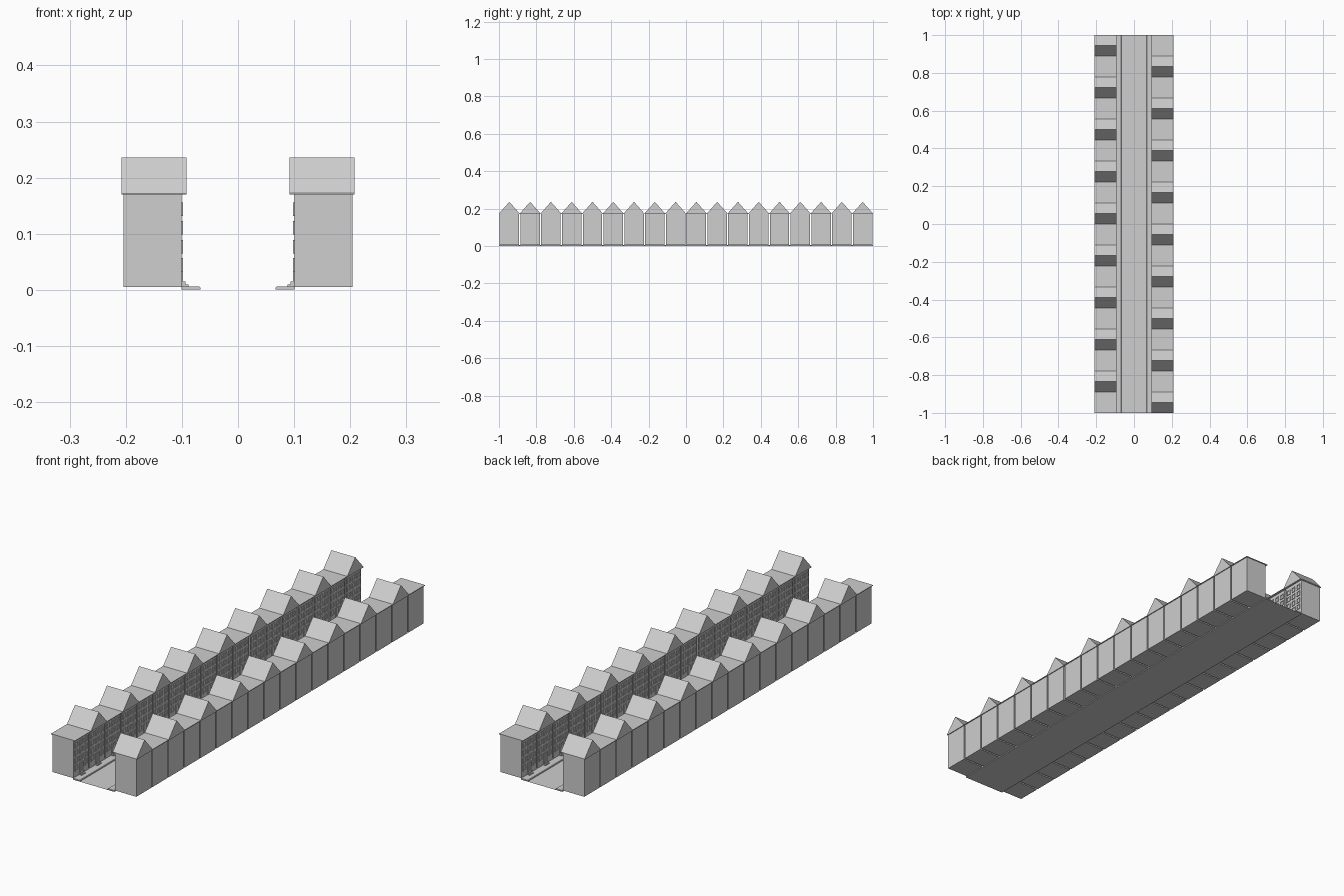
import bpy, bmesh
from mathutils import Matrix, Vector

if "Cube" in bpy.data.objects:
    bpy.data.objects.remove(bpy.data.objects["Cube"])

GREY = (0.62, 0.62, 0.62, 1)
stone = bpy.data.materials.new("pale grey")
stone.use_nodes = True
stone.diffuse_color = GREY
stone.node_tree.nodes["Principled BSDF"].inputs["Base Color"].default_value = GREY

COUNT = 18
PITCH = 2 / COUNT
WALL = 0.101          # facade distance from the street centre
FLOORS = (0.033, 0.065, 0.099, 0.132)
COLUMNS = (-0.033, 0, 0.033)


def box(bm, x, y, z):
    """Axis-aligned box from three (low, high) ranges."""
    size = [b - a for a, b in (x, y, z)]
    mid = [(a + b) / 2 for a, b in (x, y, z)]
    bmesh.ops.create_cube(bm, size=1, matrix=Matrix.Translation(mid) @ Matrix.Diagonal((*size, 1)))


def prism(bm, points, depth):
    """Extrude a closed polygon along a vector."""
    face = bm.faces.new([bm.verts.new(p) for p in points])
    new = bmesh.ops.extrude_face_region(bm, geom=[face])["geom"]
    bmesh.ops.translate(bm, vec=Vector(depth), verts=[g for g in new if isinstance(g, bmesh.types.BMVert)])


def finish(bm, name, side=1):
    """Place the part on one side of the street and make an object."""
    bmesh.ops.scale(bm, vec=(side, 1, 1), verts=bm.verts)
    bmesh.ops.recalc_face_normals(bm, faces=bm.faces)
    mesh = bpy.data.meshes.new(name)
    bm.to_mesh(mesh)
    bm.free()
    mesh.materials.append(stone)
    obj = bpy.data.objects.new(name, mesh)
    bpy.context.collection.objects.link(obj)


def frame(bm, y, z, width, height, bar):
    """Raised surround with a cross bar around an opening."""
    x = (WALL - 0.003, WALL + 0.001)
    half = width / 2
    for edge in (-half, half - bar):
        box(bm, x, (y + edge, y + edge + bar), (z, z + height))
    for low in (z, z + height - bar):
        box(bm, x, (y - half + bar, y + half - bar), (low, low + bar))


for side, label in ((1, "left"), (-1, "right")):
    walls, gables, flats, windows, doors, steps = (bmesh.new() for _ in range(6))
    for i in range(COUNT):
        y = -1 + (i + 0.5) * PITCH
        half = PITCH / 2
        # house body
        box(walls, (WALL, 0.204), (y - 0.052, y + 0.052), (0.005, 0.171))
        # roofs alternate along the row and across the street
        if (i % 2 == 0) == (side == 1):
            prism(gables, [(0.0915, y - half, 0.17), (0.0915, y + half, 0.17),
                           (0.0915, y + half, 0.173), (0.0915, y, 0.236),
                           (0.0915, y - half, 0.173)], (0.1165, 0, 0))
        else:
            box(flats, (0.0915, 0.208), (y - half, y + half), (0.17, 0.173))
        # window surrounds, with a door in the middle of the ground floor
        for floor in FLOORS:
            for column in COLUMNS:
                if floor != FLOORS[0] or column != 0:
                    frame(windows, y + column, floor, 0.022, 0.024, 0.004)
        frame(doors, y, 0.012, 0.024, 0.045, 0.004)
        # door steps
        box(steps, (0.088, WALL), (y - 0.014, y + 0.014), (0.005, 0.010))
        box(steps, (0.094, WALL), (y - 0.012, y + 0.012), (0.010, 0.015))
    parts = {"house_walls": walls, "gable_roofs": gables, "flat_roofs": flats,
             "window_frames": windows, "door_frames": doors, "door_steps": steps}
    # pavement with a chamfered kerb
    parts["pavement"] = bmesh.new()
    prism(parts["pavement"], [(0.101, -1, 0.001), (0.067, -1, 0.001), (0.067, -1, 0.004),
                              (0.069, -1, 0.006), (0.101, -1, 0.006)], (0, 2, 0))
    for name, bm in parts.items():
        finish(bm, f"{label}_{name}", side)

# road surface
road = bmesh.new()
bmesh.ops.create_grid(road, x_segments=1, y_segments=1, size=1, matrix=Matrix.Diagonal((0.1, 1, 1, 1)))
finish(road, "road")
for face in bpy.data.objects["road"].data.polygons:
    if face.normal.z < 0:
        face.flip()
